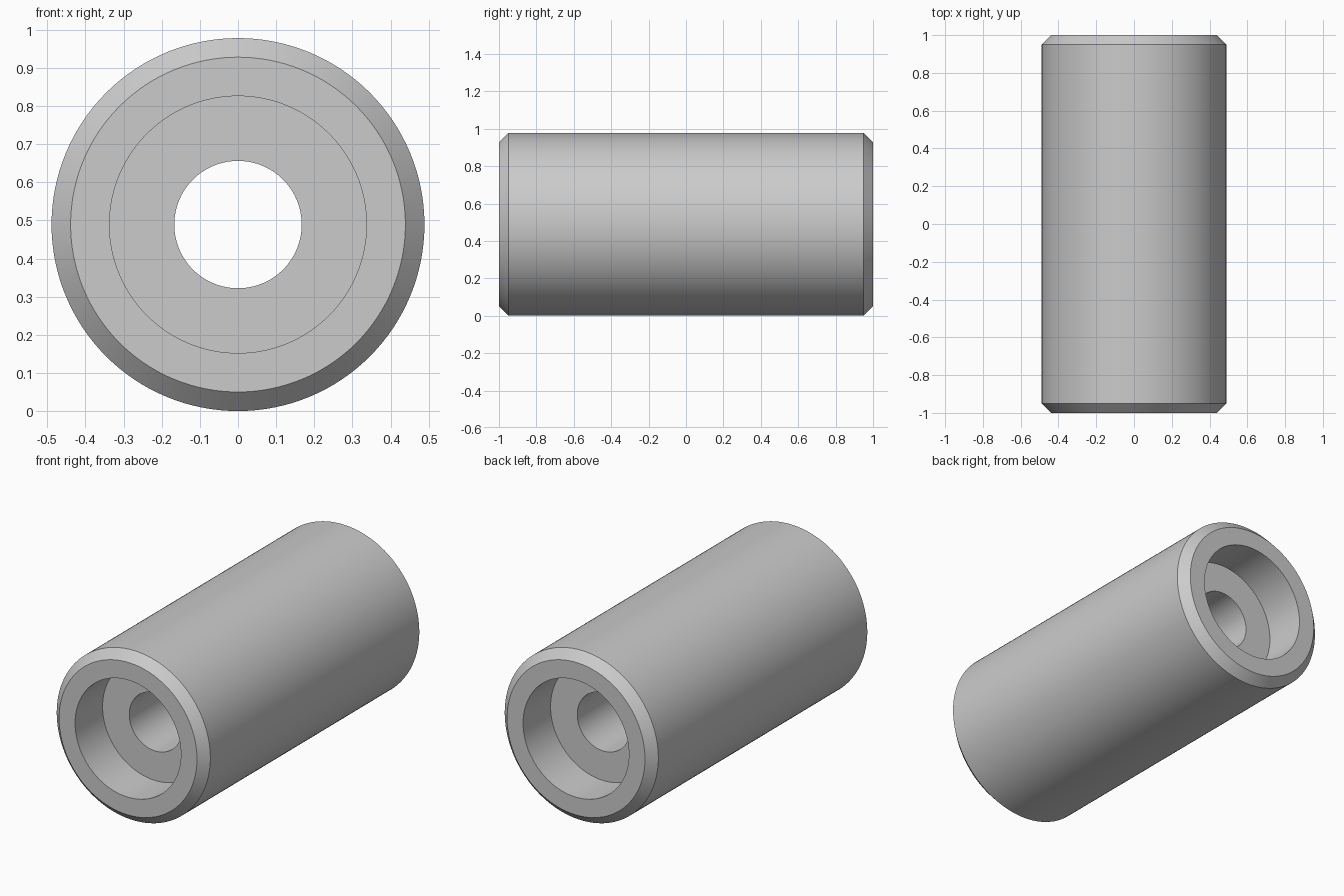
import bpy, bmesh, math
from mathutils import Matrix, Vector

cube = bpy.data.objects.get("Cube")
if cube:
    bpy.data.objects.remove(cube, do_unlink=True)

OUTER, FACE, BORE, HOLE = 0.489, 0.439, 0.337, 0.167
HALF, CHAMFER, DEPTH = 1.0, 0.05, 0.25
SIDES = 128

# Plain grey metal
grey = bpy.data.materials.new("grey_metal")
grey.use_nodes = True
colour = (0.6, 0.6, 0.6, 1)
grey.diffuse_color = colour
grey.node_tree.nodes["Principled BSDF"].inputs["Base Color"].default_value = colour

# Closed half section (radius, position along y), mirrored to the back end
front = [(HOLE, -HALF + DEPTH), (BORE, -HALF + DEPTH), (BORE, -HALF),
         (FACE, -HALF), (OUTER, -HALF + CHAMFER)]
section = front + [(r, -y) for r, y in reversed(front)]

# Spin the section around the y axis
bm = bmesh.new()
rings = []
for r, y in section:
    ring = []
    for i in range(SIDES):
        a = math.tau * i / SIDES
        ring.append(bm.verts.new((r * math.cos(a), y, r * math.sin(a) + OUTER)))
    rings.append(ring)
for k, ring in enumerate(rings):
    after = rings[(k + 1) % len(rings)]
    for i in range(SIDES):
        j = (i + 1) % SIDES
        bm.faces.new((ring[i], ring[j], after[j], after[i]))
bmesh.ops.recalc_face_normals(bm, faces=bm.faces)
mesh = bpy.data.meshes.new("counterbored_sleeve")
bm.to_mesh(mesh)
bm.free()
mesh.materials.append(grey)

sleeve = bpy.data.objects.new("counterbored_sleeve", mesh)
bpy.context.collection.objects.link(sleeve)
bpy.ops.object.select_all(action='DESELECT')
sleeve.select_set(True)
bpy.context.view_layer.objects.active = sleeve
bpy.ops.object.shade_smooth_by_angle(angle=math.radians(30))
